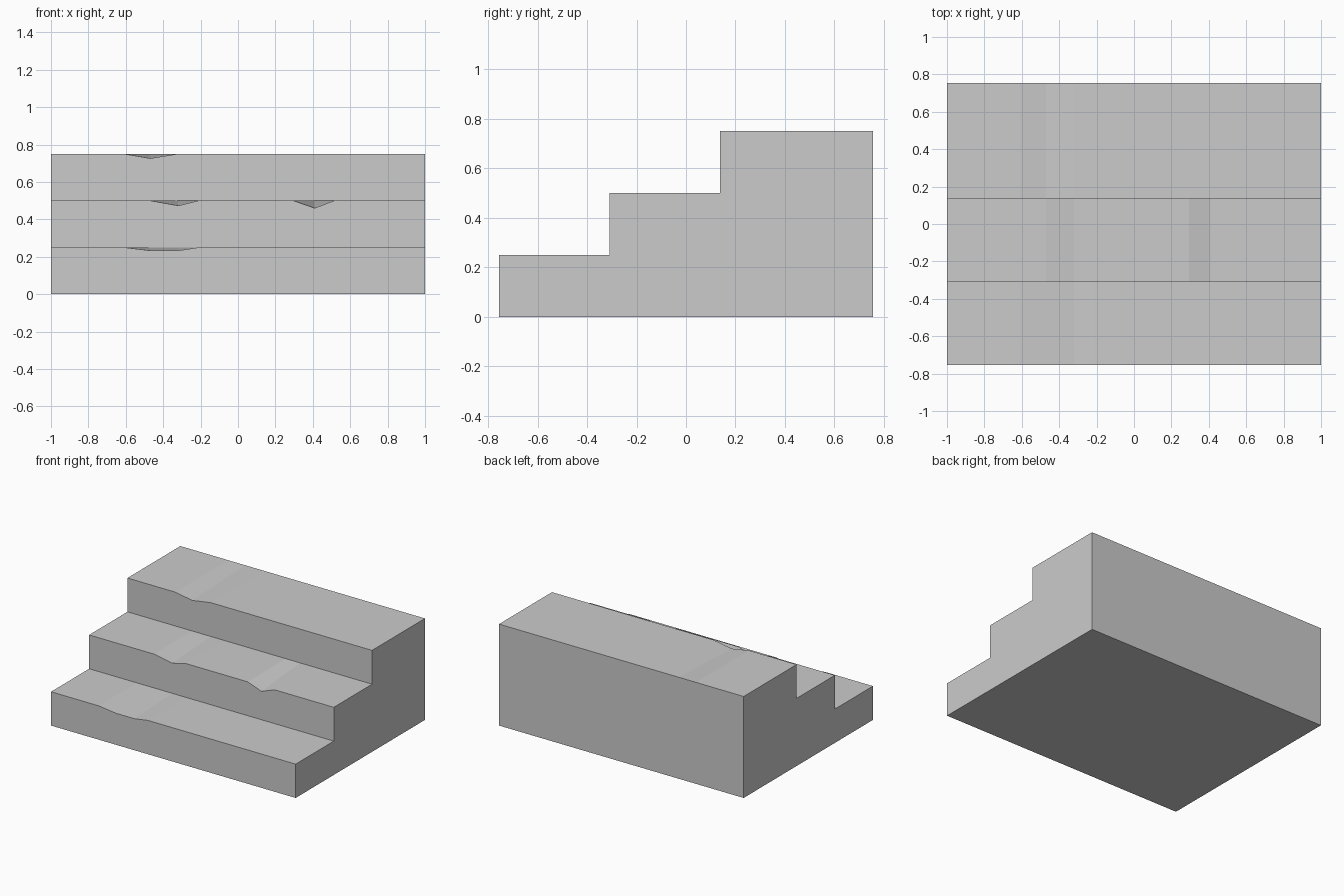
import bpy, bmesh

if "Cube" in bpy.data.objects:
    bpy.data.objects.remove(bpy.data.objects["Cube"])

HALF_W = 1.0
FRONTS = [-0.755, -0.31, 0.137]   # riser positions
BACK = 0.755
RISE = 0.25

# Columns across the width, and the worn dips in each tread's front edge
XS = [-HALF_W, -0.61, -0.47, -0.32, -0.21, 0.295, 0.41, 0.515, HALF_W]
DIPS = [
    {-0.47: 0.017, -0.32: 0.017},
    {-0.32: 0.027, 0.41: 0.04},
    {-0.47: 0.024},
]


def section(x):
    """Stair outline at one column, with the nosings lowered where worn."""
    pts = [(FRONTS[0], 0.0)]
    for i, y in enumerate(FRONTS):
        z = RISE * (i + 1)
        y_end = FRONTS[i + 1] if i + 1 < len(FRONTS) else BACK
        pts += [(y, z - DIPS[i].get(x, 0.0)), (y_end, z)]
    pts.append((BACK, 0.0))
    return [(x, y, z) for y, z in pts]


# Skin the sections into one closed solid
bm = bmesh.new()
rings = [[bm.verts.new(p) for p in section(x)] for x in XS]
for a, b in zip(rings, rings[1:]):
    n = len(a)
    for i in range(n):
        j = (i + 1) % n
        bm.faces.new((a[i], a[j], b[j], b[i]))
bm.faces.new(rings[0])
bm.faces.new(rings[-1])
bmesh.ops.recalc_face_normals(bm, faces=bm.faces)

mesh = bpy.data.meshes.new("worn_stone_steps")
bm.to_mesh(mesh)
bm.free()
steps = bpy.data.objects.new("worn_stone_steps", mesh)
bpy.context.collection.objects.link(steps)
